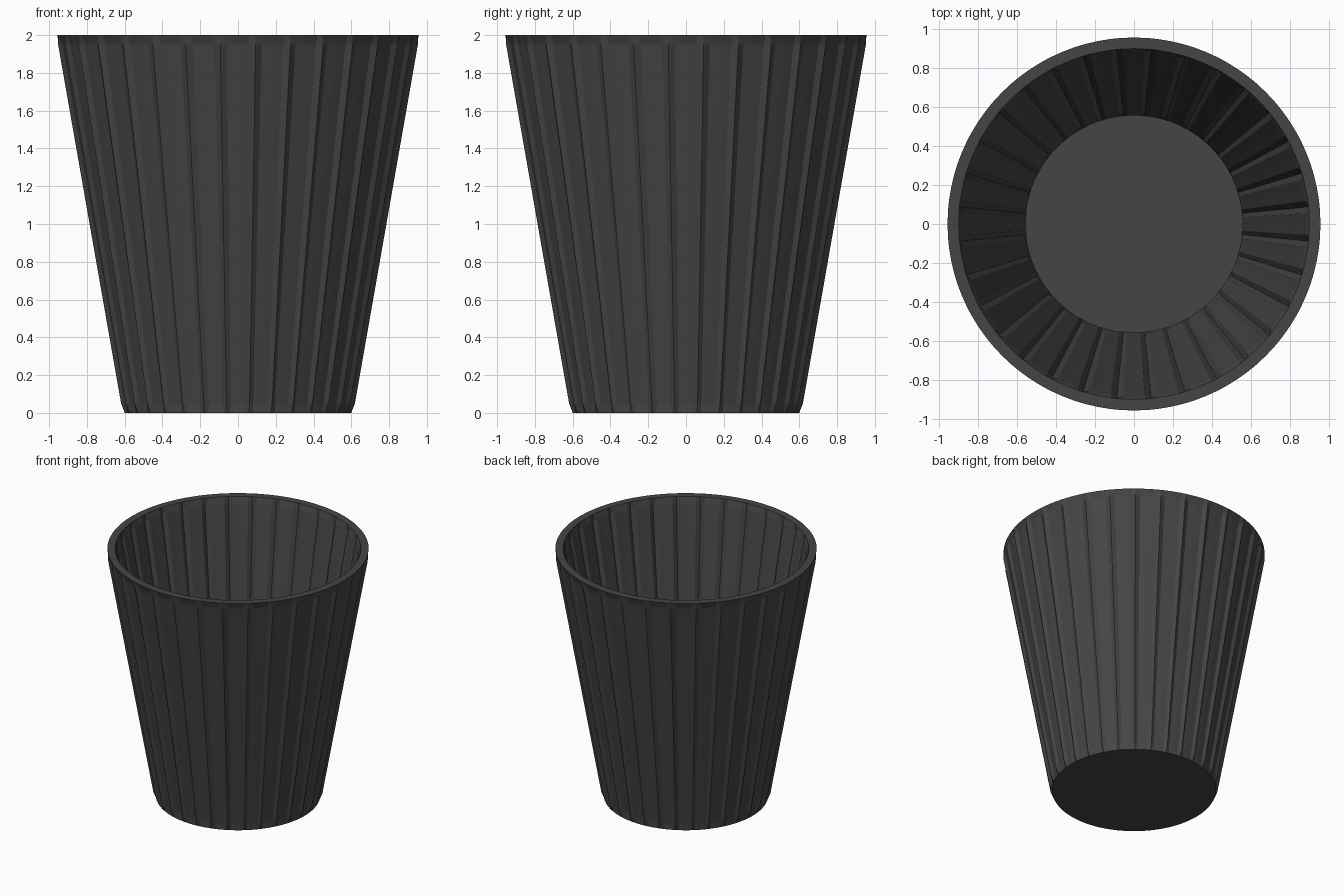
import bpy, bmesh, math

if "Cube" in bpy.data.objects:
    bpy.data.objects.remove(bpy.data.objects["Cube"])

FLUTES = 32
STEP = 2 * math.pi / FLUTES
# one flute: (fraction of the step, 1 = ridge / 0 = valley)
PATTERN = [(-0.32, 0), (-0.0, 0), (0.32, 0), (0.5, 1)]


def ring(bm, z, ridge, valley):
    verts = []
    for i in range(FLUTES):
        for frac, high in PATTERN:
            a = (i + frac) * STEP
            r = ridge if high else valley
            verts.append(bm.verts.new((r * math.cos(a), r * math.sin(a), z)))
    return verts


# Profile from the outer base, up over the rim, down to the inner floor
PROFILE = [
    (0.00, 0.600, 0.600),
    (0.05, 0.622, 0.603),
    (1.95, 0.957, 0.938),
    (2.00, 0.957, 0.957),
    (2.00, 0.900, 0.900),
    (1.95, 0.903, 0.884),
    (0.10, 0.576, 0.557),
    (0.05, 0.557, 0.557),
]

bm = bmesh.new()
rings = [ring(bm, *p) for p in PROFILE]
for lower, upper in zip(rings, rings[1:]):
    n = len(lower)
    for i in range(n):
        j = (i + 1) % n
        bm.faces.new((lower[i], lower[j], upper[j], upper[i]))

# Underside and inner floor
bm.faces.new(rings[0][::-1])
bm.faces.new(rings[-1])
bmesh.ops.recalc_face_normals(bm, faces=bm.faces)

mesh = bpy.data.meshes.new("fluted_cup")
bm.to_mesh(mesh)
bm.free()
cup = bpy.data.objects.new("fluted_cup", mesh)
bpy.context.collection.objects.link(cup)

# Dark grey finish
mat = bpy.data.materials.new("dark_grey")
mat.diffuse_color = (0.06, 0.06, 0.06, 1)
mat.use_nodes = True
mat.node_tree.nodes["Principled BSDF"].inputs["Base Color"].default_value = mat.diffuse_color
mesh.materials.append(mat)
